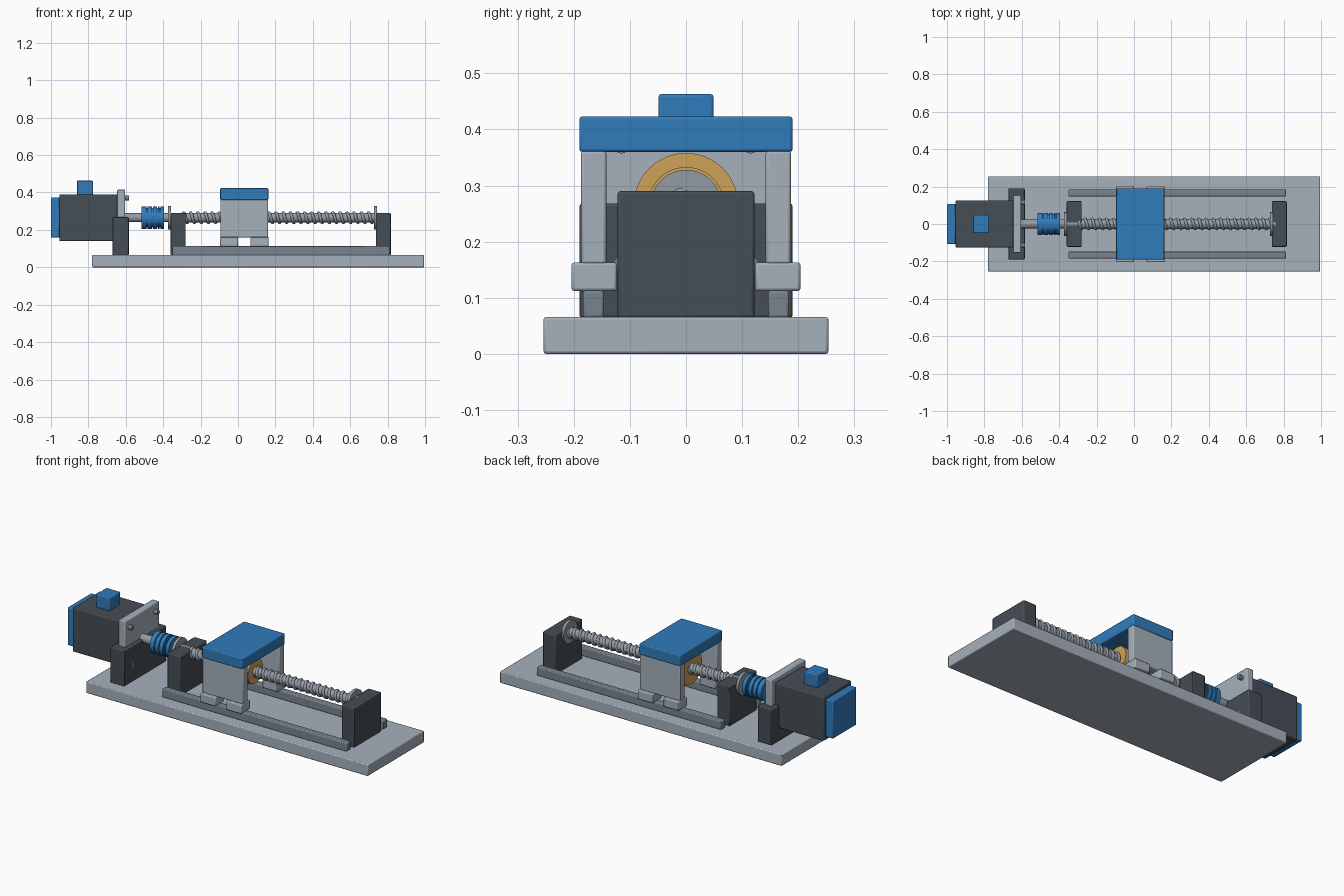
import bpy, math
from mathutils import Vector

cube = bpy.data.objects.get("Cube")
if cube:
    bpy.data.objects.remove(cube, do_unlink=True)

AXIS_Z = 0.265  # height of the drive axis


def material(name, rgb):
    m = bpy.data.materials.new(name)
    m.use_nodes = True
    m.diffuse_color = (*rgb, 1)
    m.node_tree.nodes["Principled BSDF"].inputs["Base Color"].default_value = (*rgb, 1)
    return m


ALUMINIUM = material("light aluminium", (0.38, 0.44, 0.50))
DARK = material("dark grey metal", (0.06, 0.075, 0.09))
RAIL = material("rail steel", (0.19, 0.23, 0.28))
STEEL = material("screw steel", (0.29, 0.33, 0.37))
BLUE = material("blue", (0.03, 0.20, 0.50))
GOLD = material("brass", (0.63, 0.36, 0.10))


def finish(ob, name, mat):
    ob.name = name
    ob.data.materials.append(mat)
    bpy.ops.object.shade_smooth_by_angle(angle=math.radians(35))
    return ob


def box(name, mat, x, y, z, bevel=0.005):
    """Bevelled box from (min, max) ranges."""
    bpy.ops.mesh.primitive_cube_add(size=1, location=[sum(r) / 2 for r in (x, y, z)])
    ob = bpy.context.object
    ob.scale = [r[1] - r[0] for r in (x, y, z)]
    bpy.ops.object.transform_apply(location=False, rotation=False, scale=True)
    mod = ob.modifiers.new("Bevel", "BEVEL")
    mod.width, mod.segments = bevel, 2
    return finish(ob, name, mat)


def rod(name, mat, x0, x1, r, y=0, z=AXIS_Z, sides=48):
    """Cylinder lying along x."""
    bpy.ops.mesh.primitive_cylinder_add(vertices=sides, radius=r, depth=x1 - x0,
                                        location=((x0 + x1) / 2, y, z),
                                        rotation=(0, math.pi / 2, 0))
    return finish(bpy.context.object, name, mat)


# Base and guide rails
box("base_plate", ALUMINIUM, (-0.78, 0.995), (-0.254, 0.254), (0, 0.066))
for side, s in (("left", 1), ("right", -1)):
    ys = sorted((s * 0.146, s * 0.184))
    box(side + "_rail", RAIL, (-0.35, 0.812), ys, (0.064, 0.113))

# Bearing blocks with round covers
for name, x0, c0 in (("rear_bearing", -0.36, -0.375), ("end_bearing", 0.737, 0.727)):
    box(name + "_block", DARK, (x0, x0 + 0.08), (-0.122, 0.122), (0.064, 0.29))
    rod(name + "_cover", STEEL, c0, c0 + 0.016, 0.063)

# Motor with its bracket, plate and bolts
box("motor_body", DARK, (-0.955, -0.645), (-0.125, 0.125), (0.14, 0.39))
box("motor_end_cap", BLUE, (-1.0, -0.953), (-0.107, 0.107), (0.158, 0.373))
box("motor_connector", BLUE, (-0.862, -0.775), (-0.049, 0.049), (0.387, 0.463))
box("motor_bracket", DARK, (-0.672, -0.584), (-0.19, 0.19), (0.064, 0.268))
box("motor_plate", ALUMINIUM, (-0.646, -0.604), (-0.154, 0.154), (0.12, 0.415))
for sy in (-1, 1):
    for sz in (-1, 1):
        rod("motor_bolt", RAIL, -0.61, -0.582, 0.013, sy * 0.115, AXIS_Z + sz * 0.105, 16)

# Shaft and grooved coupling
rod("motor_shaft", STEEL, -0.61, -0.34, 0.024)
rod("coupling_core", BLUE, -0.51, -0.4, 0.053)
for a, b in ((-0.515, -0.489), (-0.483, -0.461), (-0.455, -0.451 + 0.018),
             (-0.427, -0.421), (-0.415, -0.395)):
    rod("coupling_ring", BLUE, a, b, 0.06)

# Lead screw: core with a helical thread
rod("screw_core", STEEL, -0.36, 0.76, 0.026, sides=32)
START, END, PITCH, STEPS = -0.3, 0.745, 0.038, 20
count = int((END - START) / PITCH * STEPS)
curve = bpy.data.curves.new("screw_thread", "CURVE")
curve.dimensions = "3D"
curve.bevel_depth = 0.0085
curve.bevel_resolution = 1
spline = curve.splines.new("POLY")
spline.points.add(count)
for i, p in enumerate(spline.points):
    t = 2 * math.pi * i / STEPS
    p.co = (START + PITCH * i / STEPS, 0.026 * math.cos(t), AXIS_Z + 0.026 * math.sin(t), 1)
thread = bpy.data.objects.new("screw_thread", curve)
curve.materials.append(STEEL)
bpy.context.collection.objects.link(thread)

# Brass nut
rod("nut_flange", GOLD, -0.036, -0.008, 0.093, sides=64)
rod("nut_body", GOLD, -0.03, 0.11, 0.068, sides=64)

# Moving carriage
box("carriage_top", BLUE, (-0.095, 0.162), (-0.19, 0.19), (0.36, 0.423))
for side, s in (("left", 1), ("right", -1)):
    box(side + "_carriage_wall", ALUMINIUM, (-0.094, 0.161),
        sorted((s * 0.142, s * 0.187)), (0.16, 0.362))
    for x0 in (-0.096, 0.067):
        box(side + "_rail_slider", ALUMINIUM, (x0, x0 + 0.096),
            sorted((s * 0.123, s * 0.204)), (0.112, 0.163))
